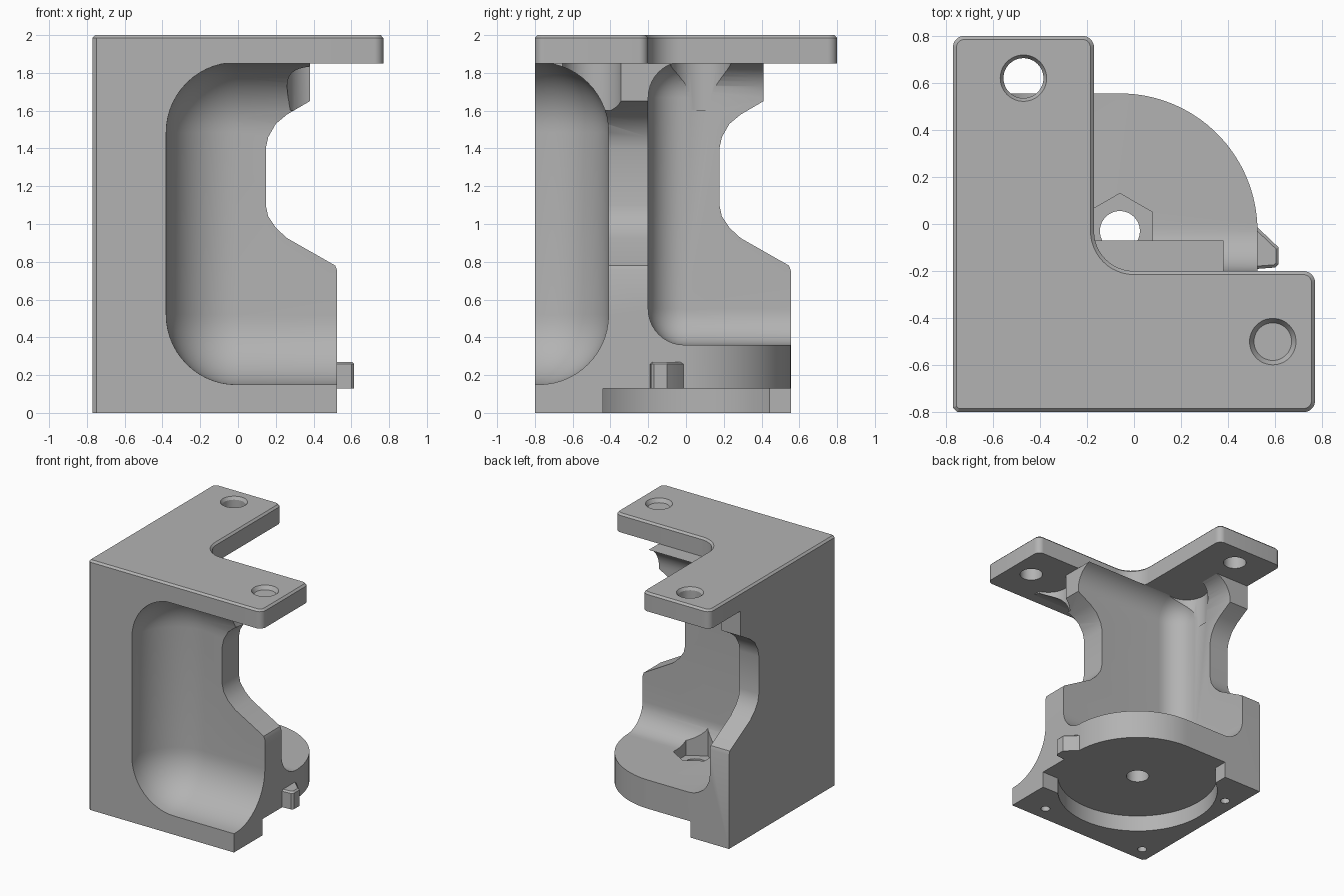
import bpy, bmesh, math
from mathutils import Matrix, Vector

if "Cube" in bpy.data.objects:
    bpy.data.objects.remove(bpy.data.objects["Cube"])

grey = bpy.data.materials.new("plain grey")
grey.use_nodes = True
colour = (0.45, 0.45, 0.45, 1)
grey.diffuse_color = colour
grey.node_tree.nodes["Principled BSDF"].inputs["Base Color"].default_value = colour

CX, CY = -0.06, -0.03      # axis of the round base
PLATE = 1.85               # underside of the top plate


def make(name, bm):
    bmesh.ops.recalc_face_normals(bm, faces=bm.faces[:])
    mesh = bpy.data.meshes.new(name)
    bm.to_mesh(mesh)
    bm.free()
    mesh.materials.append(grey)
    ob = bpy.data.objects.new(name, mesh)
    bpy.context.collection.objects.link(ob)
    return ob


def prism(name, pts, lo, hi, axis="z", top_bevel=0):
    """Extrude a 2D outline along an axis."""
    place = {"z": lambda a, b, c: (a, b, c),
             "y": lambda a, b, c: (a, c, b),
             "x": lambda a, b, c: (c, a, b)}[axis]
    bm = bmesh.new()
    base = bm.faces.new([bm.verts.new(place(a, b, lo)) for a, b in pts])
    res = bmesh.ops.extrude_face_region(bm, geom=[base])
    top = [v for v in res["geom"] if isinstance(v, bmesh.types.BMVert)]
    bmesh.ops.translate(bm, verts=top, vec=Vector(place(0, 0, hi - lo)))
    if top_bevel:
        rim = [e for e in bm.edges if all(v in top for v in e.verts)]
        bmesh.ops.bevel(bm, geom=rim, offset=top_bevel, segments=1, affect="EDGES")
    return make(name, bm)


def box(name, lo, hi, radius=0, segments=10):
    bm = bmesh.new()
    bmesh.ops.create_cube(bm, size=1)
    for v in bm.verts:
        v.co = [l + (c + 0.5) * (h - l) for l, h, c in zip(lo, hi, v.co)]
    if radius:
        bmesh.ops.bevel(bm, geom=bm.edges[:], offset=radius, segments=segments,
                        profile=0.5, affect="EDGES")
    return make(name, bm)


def rod(x, y, lo, hi, r1, r2=None, sides=48):
    bm = bmesh.new()
    bmesh.ops.create_cone(bm, cap_ends=True, segments=sides, radius1=r1,
                          radius2=r1 if r2 is None else r2, depth=hi - lo,
                          matrix=Matrix.Translation((x, y, (lo + hi) / 2)))
    return make("rod_cutter", bm)


def cut(target, *cutters):
    for c in cutters:
        c.hide_render = True
        mod = target.modifiers.new("cut", "BOOLEAN")
        mod.operation, mod.solver, mod.object = "DIFFERENCE", "EXACT", c
        bpy.context.view_layer.objects.active = target
        bpy.ops.object.modifier_apply(modifier=mod.name)
        bpy.data.objects.remove(c)


def arc(cx, cy, r, start, end, n=8):
    return [(cx + r * math.cos(math.radians(start + (end - start) * i / n)),
             cy + r * math.sin(math.radians(start + (end - start) * i / n)))
            for i in range(n + 1)]


# Bracket body: square corner, rounded opposite corner
outline = [(-0.77, 0.555), (-0.77, -0.78), (-0.75, -0.8), (0.525, -0.8)]
outline += arc(CX, CY, 0.585, 0, 90, 32)
body = prism("bracket_body", outline, 0, PLATE)

# Inner cavity and the deep front pocket
cut(body,
    box("cavity", (-0.6, -0.2, 0.36), (1.5, 1.5, 1.86), 0.19),
    box("pocket", (-0.38, -1.5, 0.15), (1.6, -0.41, 1.855), 0.37, 14))

# Waisted free edges of both walls
waist = [(0.9, 0.74), (0.53, 0.74), (0.515, 0.78), (0.26, 0.925), (0.2, 0.98), (0.16, 1.04),
         (0.147, 1.1), (0.147, 1.4), (0.16, 1.46), (0.2, 1.53), (0.26, 1.58),
         (0.38, 1.65), (0.38, 1.9), (0.9, 1.9)]
cut(body,
    prism("front_waist", waist, -1.2, 1.2, "y"),
    prism("side_waist", [(a + 0.03, z) for a, z in waist], -1.2, 1.2, "x"))

# Round recess under the base, open towards the rounded corner
cut(body,
    rod(CX, CY, -0.1, 0.13, 0.6, sides=72),
    box("leg_gap", (0.1, -0.44, -0.1), (1, 1, 0.13)),
    box("leg_gap", (-0.43, 0.1, -0.1), (1, 1, 0.13)))

# Centre bore, hex nut seat and three small screw holes
cut(body, rod(CX, CY, -0.2, 0.6, 0.085), rod(CX, CY, 0.27, 0.6, 0.16, sides=6))
for hx, hy in ((-0.65, -0.68), (0.3, -0.68), (-0.66, 0.28)):
    cut(body, rod(hx, hy, -0.1, 0.12, 0.035, sides=20))

# Screw head clearances below the plate
cut(body, rod(-0.45, 0.08, 1.6, 1.9, 0.16), rod(0.42, -0.5, 1.6, 1.9, 0.16))

# L-shaped top plate with rounded corners
r = 0.05
plate_outline = [(-0.77, -0.78), (-0.75, -0.8)]
plate_outline += arc(0.77 - r, -0.8 + r, r, -90, 0)
plate_outline += arc(0.77 - r, -0.2 - r, r, 0, 90)
plate_outline += arc(0.0, -0.03, 0.17, 270, 180, 12)
plate_outline += arc(-0.17 - r, 0.8 - r, r, 0, 90)
plate_outline += arc(-0.77 + r, 0.8 - r, r, 90, 180)
plate = prism("top_plate", plate_outline, PLATE, 2, top_bevel=0.015)
for hx, hy in ((-0.47, 0.62), (0.59, -0.5)):
    cut(plate, rod(hx, hy, 1.7, 2.2, 0.085), rod(hx, hy, 1.97, 2.01, 0.08, 0.105))

# Small tab on the side of the base
tab = prism("side_tab", [(0.47, 0.02), (0.51, 0.0), (0.615, -0.1), (0.615, -0.17),
                         (0.6, -0.185), (0.47, -0.195)], 0.13, 0.27, top_bevel=0.012)

for ob in (body, plate, tab):
    bpy.ops.object.select_all(action="DESELECT")
    ob.select_set(True)
    bpy.context.view_layer.objects.active = ob
    bpy.ops.object.shade_smooth_by_angle(angle=math.radians(30))
